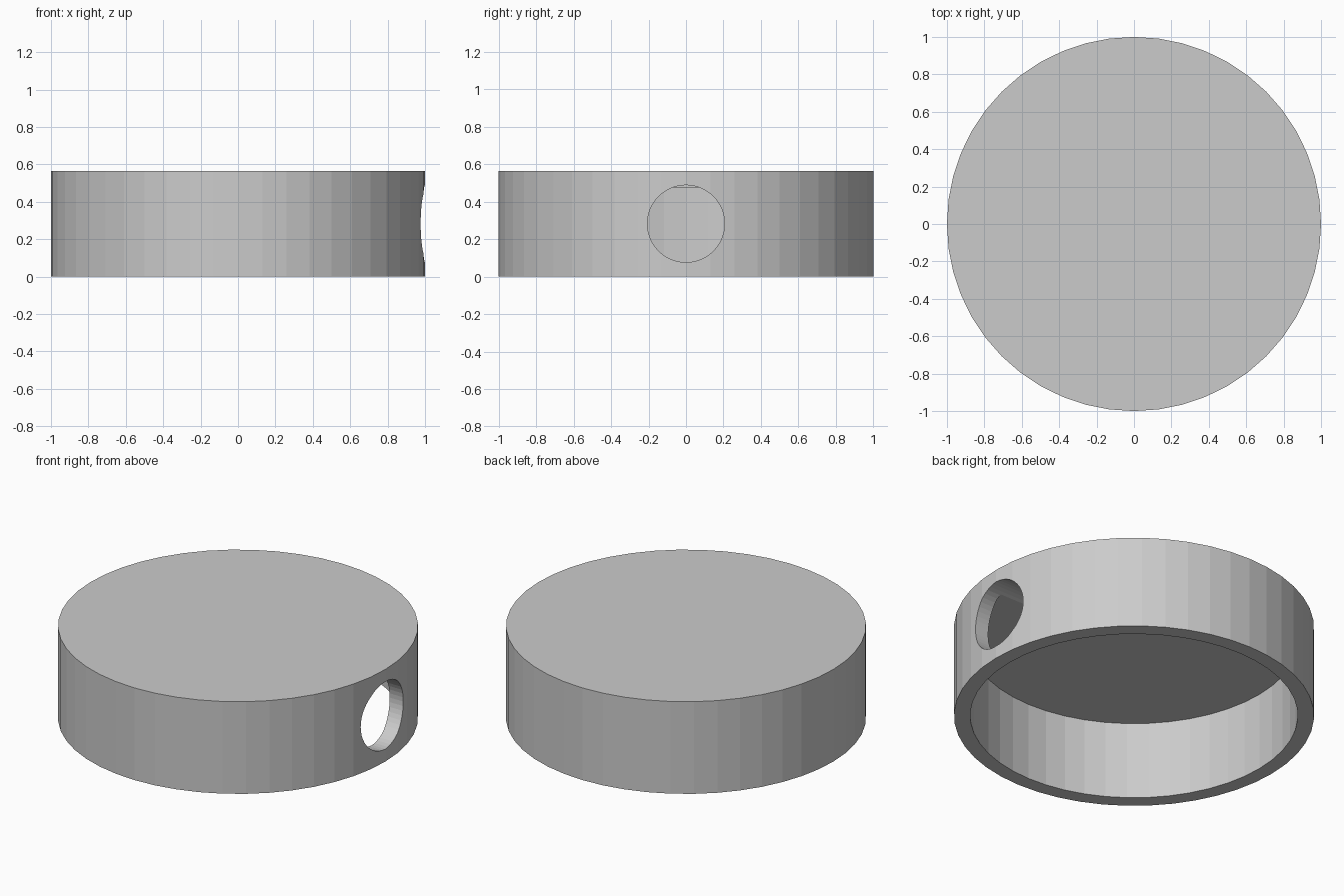
import bpy, math

if "Cube" in bpy.data.objects:
    bpy.data.objects.remove(bpy.data.objects["Cube"])

R, H, WALL = 1.0, 0.565, 0.09
HOLE_R = 0.206


def cylinder(name, radius, depth, location, rotation=(0, 0, 0)):
    bpy.ops.mesh.primitive_cylinder_add(vertices=48, radius=radius, depth=depth,
                                        location=location, rotation=rotation)
    obj = bpy.context.object
    obj.name = name
    return obj


def cut(target, cutter):
    mod = target.modifiers.new(cutter.name, 'BOOLEAN')
    mod.operation = 'DIFFERENCE'
    mod.solver = 'EXACT'
    mod.object = cutter
    bpy.context.view_layer.objects.active = target
    bpy.ops.object.modifier_apply(modifier=mod.name)
    bpy.data.objects.remove(cutter)


# round cap, closed on top
cap = cylinder("round_cap", R, H, (0, 0, H / 2))

# hollow inside, open at the bottom
hollow_h = H - WALL
cut(cap, cylinder("hollow", R - WALL, hollow_h + 0.2, (0, 0, (hollow_h - 0.2) / 2)))

# side hole through the right wall, just grazing the ceiling
cut(cap, cylinder("side_hole", HOLE_R, 0.6, (0.9, 0, H / 2), (0, math.pi / 2, 0)))
